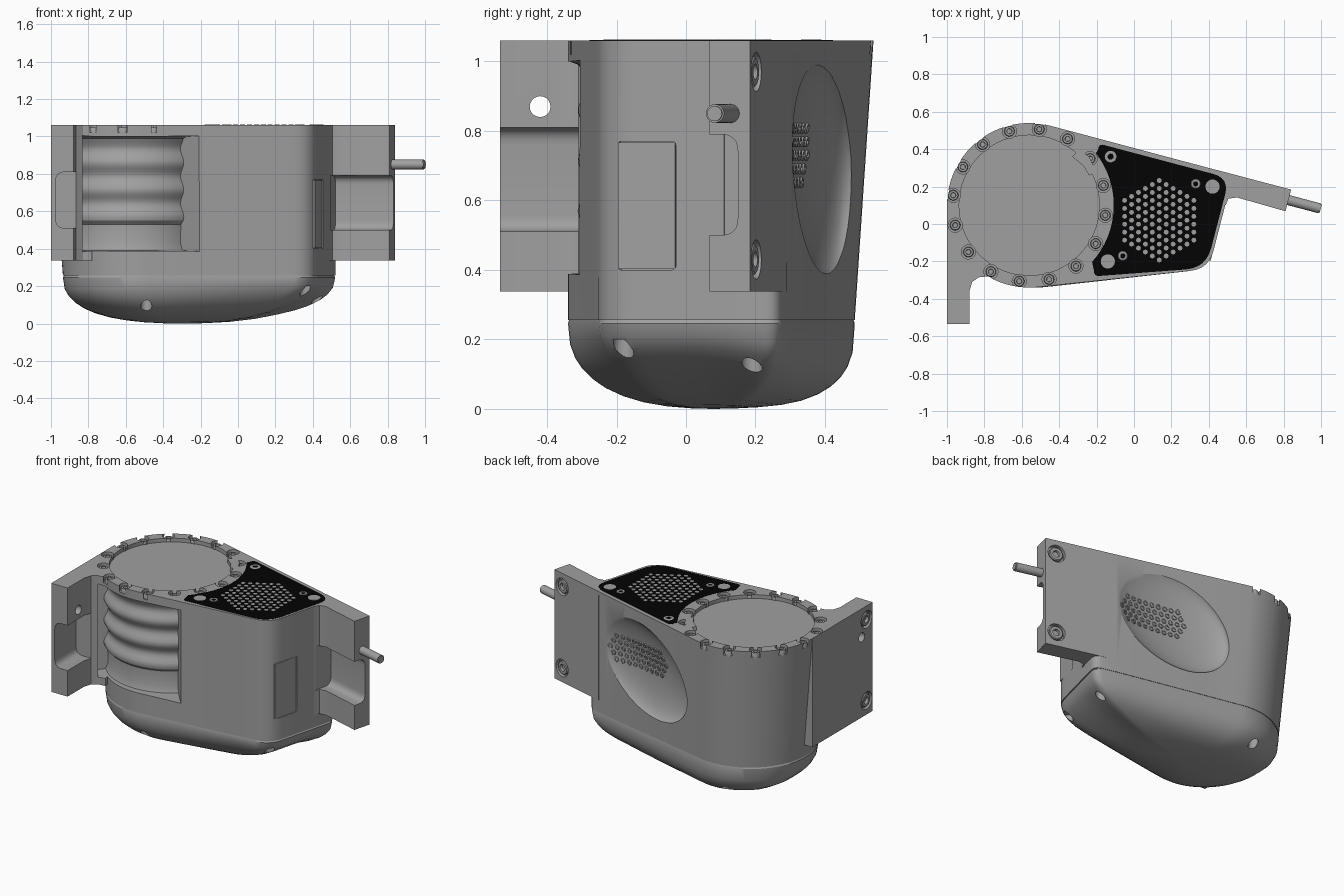
import bpy, bmesh, math
from mathutils import Vector, Matrix

if "Cube" in bpy.data.objects:
    bpy.data.objects.remove(bpy.data.objects["Cube"])

def material(name, v):
    m = bpy.data.materials.new(name)
    m.diffuse_color = (v, v, v, 1)
    m.use_nodes = True
    m.node_tree.nodes["Principled BSDF"].inputs["Base Color"].default_value = m.diffuse_color
    return m
GREY, BLACK = material("mid_grey", 0.35), material("black", 0.001)

C, R, TOP = Vector((-0.56, 0.10)), 0.44, 1.06
N = Vector((0.2567, 0.9665, 0))            # normal of the flat back wall
T = Vector((0.9665, -0.2567, 0))           # direction along the back wall
UP = Vector((0, 0, 1))
def back_point(x, z):
    return Vector((x, 0.525 - 0.2656 * (x + 0.447), z))

def finish(name, bm, mat=GREY):
    bmesh.ops.recalc_face_normals(bm, faces=bm.faces)
    me = bpy.data.meshes.new(name)
    bm.to_mesh(me); bm.free()
    me.materials.append(mat)
    ob = bpy.data.objects.new(name, me)
    bpy.context.collection.objects.link(ob)
    return ob

def loft(bm, rings, caps=True):
    vs = [[bm.verts.new(p) for p in r] for r in rings]
    n = len(vs[0])
    for a, b in zip(vs, vs[1:]):
        for i in range(n):
            bm.faces.new((a[i], a[(i + 1) % n], b[(i + 1) % n], b[i]))
    if caps:
        bm.faces.new(vs[0]); bm.faces.new(vs[-1])

def prism(bm, pts, z0, z1, mat=None):
    mat = mat or Matrix()
    loft(bm, [[mat @ Vector((p[0], p[1], z)) for p in pts] for z in (z0, z1)])

def rounded(pts, radii, seg=6):
    out = []
    for i, p in enumerate(pts):
        p, a, b = Vector(p), Vector(pts[i - 1]), Vector(pts[(i + 1) % len(pts)])
        r = radii[i]
        if r == 0:
            out.append(p); continue
        s, e = p + (a - p).normalized() * r, p + (b - p).normalized() * r
        for k in range(seg + 1):
            t = k / seg
            out.append(s * (1 - t) ** 2 + p * 2 * t * (1 - t) + e * t * t)
    return out

def frame(o, a, b):
    a, b = Vector(a), Vector(b)
    m = Matrix((a, b, a.cross(b))).transposed().to_4x4()
    m.translation = o
    return m

def facing(loc, axis):
    return Matrix.Translation(loc) @ Vector(axis).to_track_quat('Z', 'Y').to_matrix().to_4x4()

def circle(r, n=20):
    return [(r * math.cos(2 * math.pi * i / n), r * math.sin(2 * math.pi * i / n)) for i in range(n)]

def screw(bm, loc, axis, r, h):
    # disc head with a recessed socket
    m = facing(loc, axis)
    prof = [(r, 0), (r, h * .8), (r * .88, h), (r * .5, h), (r * .45, h * .35)]
    loft(bm, [[m @ Vector((x, y, z)) for x, y in circle(q, 18)] for q, z in prof])

def boolean(ob, tool, op='DIFFERENCE'):
    mod = ob.modifiers.new("cut", 'BOOLEAN')
    mod.object, mod.operation, mod.solver = tool, op, 'EXACT'
    me = bpy.data.meshes.new_from_object(ob.evaluated_get(bpy.context.evaluated_depsgraph_get()))
    ob.modifiers.clear()
    ob.data = me
    bpy.data.objects.remove(tool)

# ---- plan outline: big round end plus tapered end
arc = [C + R * Vector((math.cos(a), math.sin(a))) for a in
       [math.radians(75.1 + 201 * i / 44) for i in range(45)]]
corners = rounded([(-.513, -.337), (.40, -.24), (.53, .265), (-.447, .525)], [0, .10, .05, 0])
raw = arc + corners[1:-1]
outline = []
for i, p in enumerate(raw):
    q = raw[(i + 1) % len(raw)]
    n = max(1, int((q - p).length / .09))
    outline += [p.lerp(q, k / n) for k in range(n)]
def drafted(p):
    w = min(1, max(0, (.42 - p.x) / .87))
    return p.lerp(Vector((-.523, .073)) + (p - C) * (.413 / R), w)
low = [drafted(p) for p in outline]

# ---- main housing and its two mounting flanges
bm = bmesh.new()
loft(bm, [[(*p, .256) for p in low], [(*p, TOP) for p in outline]])
body = finish("housing", bm)
bm = bmesh.new()
prism(bm, [(.46, .13), (.49, .10), (.505, .135), (.55, .142), (.81, .068), (.84, .184), (.44, .2895)], .337, TOP)
boolean(body, finish("right_flange", bm), 'UNION')
bm = bmesh.new()
prism(bm, [(-1, -.535), (-.88, -.535), (-.88, -.36), (-.865, -.31), (-.83, -.285), (-.78, -.28),
           (-.80, -.18), (-.9, .1), (-1, .1)], .337, TOP)
boolean(body, finish("left_flange", bm), 'UNION')

# ---- ribbed finger pocket on the round front: soft waves
ribs = [(1.0, .435)] + [(.99 - .01 * k, .398 + .014 * math.cos((.99 - .01 * k - .86) / .145 * 2 * math.pi))
                        for k in range(0, 45, 2)]
ribs += [(.53, .388), (.43, .385), (.39, .40)]
cols = []
for k in range(25):
    t = k / 24
    a = math.radians(-138 + 89 * t)
    d = Vector((math.cos(a), math.sin(a)))
    out = C + d * (.455 + .12 * t)
    cols.append([(*(C + d * r), z) for z, r in ribs] + [(*out, .385), (*out, 1.005)])
bm = bmesh.new(); loft(bm, cols)
boolean(body, finish("pocket_cutter", bm))

# ---- rim notches, lens recess
bolts = [C + .41 * Vector((math.cos(a), math.sin(a))) for a in
         [math.radians(-7.5 + 22.5 * i) for i in range(16)]]
bm = bmesh.new()
for b in bolts:
    prism(bm, circle(.038, 16), 1.02, 1.2, Matrix.Translation((*b, 0)))
boolean(body, finish("notch_cutter", bm))
bm = bmesh.new()
prism(bm, circle(.375, 64), 1.035, 1.2, Matrix.Translation((*C, 0)))
boolean(body, finish("lens_cutter", bm))

# ---- tilted scoop in the back wall, deeper towards the round end
hollow = frame(back_point(.05, .70) + N * .02, T, UP)   # local z points to the front
bm = bmesh.new()
bmesh.ops.create_uvsphere(bm, u_segments=48, v_segments=24, radius=1)
bm.transform(hollow @ Matrix.Rotation(math.radians(25), 4, 'Z') @ Matrix.Rotation(math.radians(6), 4, 'Y')
             @ Matrix.Diagonal((.42, .29, .10, 1)))
boolean(body, finish("hollow_cutter", bm))

# ---- flange channels, counterbores, through hole, side panel line
bm = bmesh.new()
o = back_point(.55, 0)
prism(bm, rounded([(.035, .5), (.16, .5), (.16, .79), (.035, .79)], [.05, 0, 0, .05]), -.5, .02, frame(o, -N, UP))
prism(bm, rounded([(-.975, .51), (-.8, .51), (-.8, .81), (-.975, .81)], [.05, 0, 0, .05]), .31, .6,
      frame(Vector(), (1, 0, 0), UP))
prism(bm, circle(.03), -.1, .2, facing((-1, -.42, .87), (1, 0, 0)))
big_screws = [(back_point(.77, z), N) for z in (.43, .97)] + [(Vector((-1, -.47, z)), Vector((-1, 0, 0))) for z in (.43, .97)]
for p, a in big_screws:
    prism(bm, circle(.057), -.025, .1, facing(p, a))
boolean(body, finish("flange_cutter", bm))
side = Vector((.24, 1, 0)).normalized()
side_frame = frame(Vector((.4615, 0, 0)), side, UP)       # local z points outward
door = [(-.205, .40), (-.03, .40), (-.03, .77), (-.205, .77)]
bm = bmesh.new(); prism(bm, rounded(door, [.012] * 4, 3), -.02, .1, side_frame)
boolean(body, finish("door_cutter", bm))
bm = bmesh.new()
prism(bm, [(-.202, .403), (-.033, .403), (-.033, .767), (-.202, .767)], -.03, -.004, side_frame)
finish("side_door", bm)

# ---- rounded bottom cover with screw holes
MID = Vector((-.3, .08))
bm = bmesh.new()
rings = [[(*(p.lerp(MID, .02)), .27) for p in low]]
for u in (1, .985, .95, .9, .83, .74, .62, .48, .32, .15, .04):
    ring = []
    for p in low:
        q = MID + (p - MID) * u
        e = 2.4 - .5 * min(1, max(0, (q.x + .4) / .6)) + .5 * min(1, max(0, (q.y - .1) / .2))
        ring.append((q.x, q.y, .246 * (1 - (1 - u ** e) ** (1 / e))))
    rings.append(ring)
loft(bm, rings)
cover = finish("bottom_cover", bm)
bm = bmesh.new()
for x, y in ((-.49, -.275), (.36, -.18), (.42, .19), (-.58, .41)):
    prism(bm, circle(.03, 16), -.1, .2, Matrix.Translation((x, y, 0)))
boolean(cover, finish("cover_cutter", bm))

# ---- black top plate following the lens ring
bm = bmesh.new()
edge = [C + .452 * Vector((math.cos(a), math.sin(a))) for a in
        [math.radians(38 - 80 * i / 16) for i in range(17)]]
rest = rounded([(-.215, -.28), (.385, -.235), (.51, .245), (-.19, .43)], [.03, .11, .09, .03])
prism(bm, edge + rest, TOP - .01, TOP + .0015)
finish("top_plate", bm, BLACK)

# ---- hexagonal grille dots on the top plate
bm = bmesh.new()
for i in range(-5, 6):
    n = 11 - abs(i)
    for k in range(n):
        prism(bm, circle(.0135, 8), TOP - .005, TOP + .003,
              Matrix.Translation((.135 + i * .037, .02 + (k - (n - 1) / 2) * .0425, 0)))
finish("top_grille", bm)

# ---- grille dots on the floor of the back scoop
bm = bmesh.new()
for j in range(-2, 3):
    n = 11 - abs(j)
    for k in range(n):
        start = hollow @ Vector((.09 + (k - (n - 1) / 2) * .044, .03 + j * .039, -.3))
        hit, loc, nor, _ = body.ray_cast(start, -N)
        if hit:
            screw(bm, loc - nor * .012, nor, .016, .018)
finish("back_grille", bm)

# ---- screws, plugs, lens clip and cable
bm = bmesh.new()
for b in bolts:
    screw(bm, (*b, 1.01), UP, .028, .038)
for x, y, r in ((-.125, .36, .032), (.33, .215, .027), (-.06, -.17, .027)):
    screw(bm, (x, y, TOP - .008), UP, r, .0115)
for p, a in big_screws:
    screw(bm, p - a * .027, a, .045, .025)
screws = finish("screws", bm)
bm = bmesh.new()
for x, y in ((.42, .20), (-.14, -.20)):
    prism(bm, circle(.038, 24), TOP - .005, TOP + .003, Matrix.Translation((x, y, 0)))
finish("top_plugs", bm)
bm = bmesh.new()
prism(bm, [(-.33, .36), (-.27, .31), (-.24, .26), (-.20, .28), (-.24, .36), (-.29, .40)], 1.03, TOP)
finish("lens_clip", bm)
bm = bmesh.new()
prism(bm, circle(.027), 0, .22, facing((.78, .14, .85), T))
prism(bm, circle(.022), .22, .226, facing((.78, .14, .85), T))
cable = finish("cable_stub", bm)

for ob in (body, cover, screws, cable):
    bpy.ops.object.select_all(action='DESELECT')
    ob.select_set(True)
    bpy.context.view_layer.objects.active = ob
    bpy.ops.object.shade_smooth_by_angle(angle=math.radians(28))
